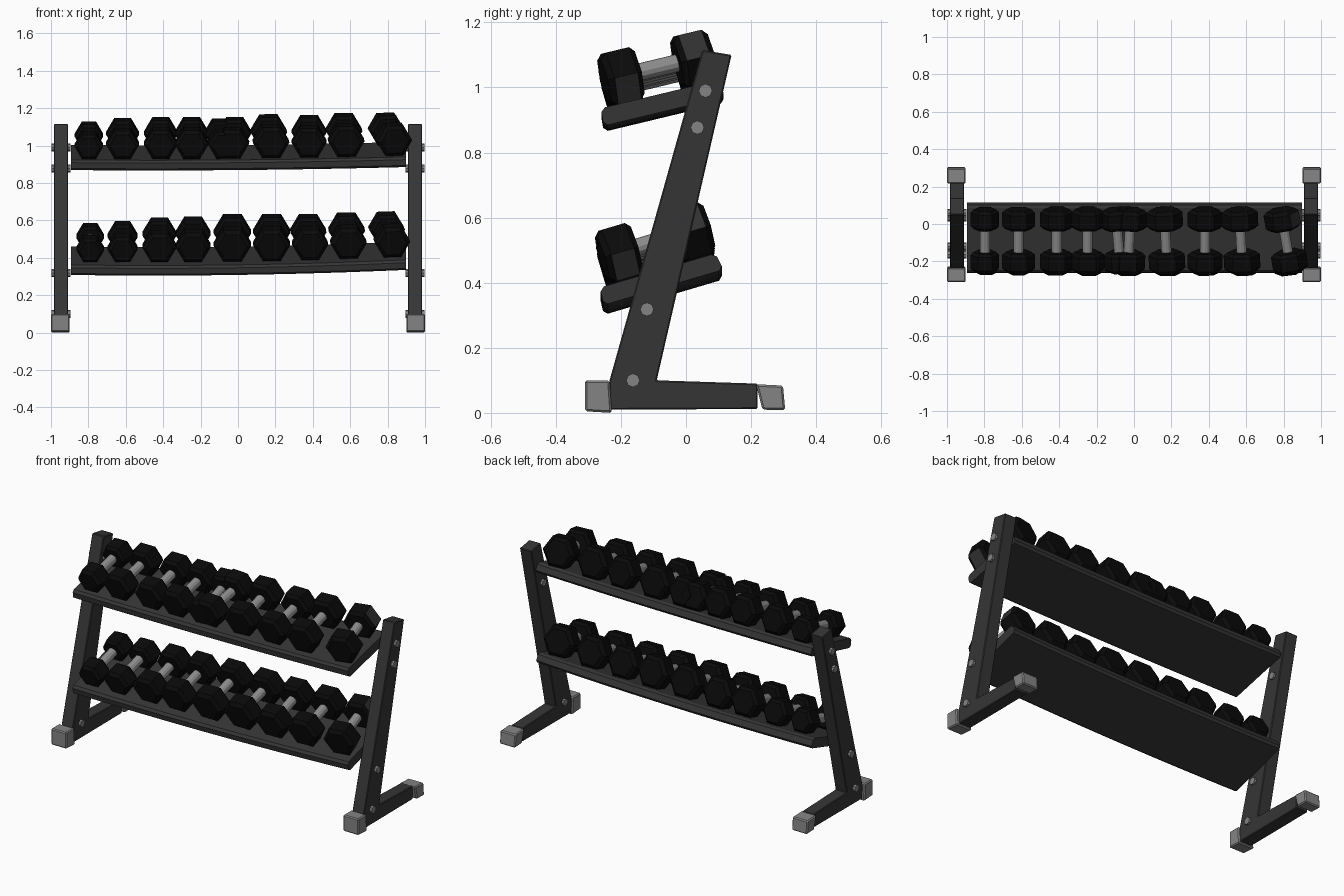
import bpy, bmesh, math
from mathutils import Vector, Matrix

cube = bpy.data.objects.get("Cube")
if cube:
    bpy.data.objects.remove(cube)


def material(name, v):
    m = bpy.data.materials.new(name)
    m.use_nodes = True
    m.diffuse_color = (v, v, v, 1)
    bsdf = next(n for n in m.node_tree.nodes if n.type == 'BSDF_PRINCIPLED')
    bsdf.inputs["Base Color"].default_value = (v, v, v, 1)
    return m


FRAME = material("charcoal_frame", 0.036)
RUBBER = material("black_rubber", 0.003)
WORN = material("worn_rubber", 0.03)
CAP = material("grey_plastic", 0.23)
STEEL = material("steel", 0.27)


def loft(bm, rings, mat=0):
    """Skin a list of equal-length point rings and close both ends."""
    rows = [[bm.verts.new(p) for p in ring] for ring in rings]
    n = len(rows[0])
    faces = [bm.faces.new((a[i], a[(i + 1) % n], b[(i + 1) % n], b[i]))
             for a, b in zip(rows, rows[1:]) for i in range(n)]
    faces += [bm.faces.new(rows[0]), bm.faces.new(rows[-1])]
    for f in faces:
        f.material_index = mat
    return faces


def finish(name, bm, mats, matrix=Matrix(), bevel=0, smooth=False):
    bmesh.ops.recalc_face_normals(bm, faces=bm.faces)
    mesh = bpy.data.meshes.new(name)
    bm.to_mesh(mesh)
    bm.free()
    for m in mats:
        mesh.materials.append(m)
    obj = bpy.data.objects.new(name, mesh)
    bpy.context.collection.objects.link(obj)
    obj.matrix_world = matrix
    if bevel:
        mod = obj.modifiers.new("soft_edges", 'BEVEL')
        mod.width, mod.segments = bevel, 1
    return obj


def side_prism(name, profile, x0, x1, mat, bevel=0):
    """Extrude a (y, z) profile along x."""
    bm = bmesh.new()
    loft(bm, [[(x, y, z) for y, z in profile] for x in (x0, x1)])
    return finish(name, bm, [mat], bevel=bevel)


def circle(y, r, n):
    return [(r * math.cos(i * math.tau / n), y, r * math.sin(i * math.tau / n))
            for i in range(n)]


# Side frames: leaning post with foot, end caps and bolts
LEG = [(-.24, .01), (-.235, .1), (.05, 1.115), (.14, 1.1), (-.09, .1), (.22, .09), (.22, .012)]
FRONT_CAP = [(-.31, .005), (-.31, .1), (-.235, .1), (-.228, 0)]
BACK_CAP = [(.235, .01), (.215, .088), (.298, .084), (.305, .008)]
BOLTS = [(.06, .99), (.035, .877), (-.12, .318), (-.163, .1)]
for side, s in (("left", 1), ("right", -1)):
    side_prism(side + "_leg_frame", LEG, s * .908, s * .984, FRAME, .004)
    side_prism(side + "_front_cap", FRONT_CAP, s * .9, s * 1.0, CAP, .006)
    side_prism(side + "_back_cap", BACK_CAP, s * .9, s * 1.0, CAP, .006)
    for k, (y, z) in enumerate(BOLTS):
        ring = [(y + p[0], z + p[2]) for p in circle(0, .021, 8)]
        side_prism(f"{side}_bolt_{k + 1}", ring, s * .896, s * .998, CAP)


# Shelves: tilted slabs that sag along their length
THICK, DEPTH = .055, .365
SLAB = [(.008, 0), (DEPTH, 0), (DEPTH + .012, .012), (DEPTH + .006, THICK - .01),
        (DEPTH - .01, THICK), (.012, THICK), (-.002, THICK - .012), (-.004, .012)]


def sag(x, amount):
    return amount * (x + 1.1 * x * x)


def shelf(name, base, tilt, amount):
    bm = bmesh.new()
    c, s = math.cos(tilt), math.sin(tilt)
    rings = []
    for i in range(13):
        x = -.893 + 1.79 * i / 12
        rings.append([(x, -.248 + v * c - w * s, base + sag(x, amount) + v * s + w * c)
                      for v, w in SLAB])
    loft(bm, rings)
    finish(name, bm, [FRAME])


# Dumbbells: two chamfered hexagonal heads on a round handle
SPACING, HALF = .117, .054


def dumbbell(name, x, r, yaw, mid_y, base, tilt, amount, lift, worn):
    bm = bmesh.new()
    loft(bm, [circle(y, .027, 12) for y in (-.08, -.025, .025, .08)], 1)
    for s in (-1, 1):
        steps = ((-HALF, .8), (-HALF + .016, 1), (HALF - .018, 1), (HALF, .78))
        faces = loft(bm, [circle(s * (SPACING + d), r * k, 6) for d, k in steps])
        for f in faces:
            f.normal_update()
            mid = f.calc_center_median()
            # scuffed outward face on the end dumbbell
            if worn and mid.x > .6 * r and mid.z * s > 0 and abs(f.normal.y) < .1:
                f.material_index = 2
    top = base + sag(x, amount) + THICK / math.cos(tilt) + (mid_y + .248) * math.tan(tilt)
    z = top + r * math.cos(math.pi / 6) / math.cos(tilt) + lift
    place = (Matrix.Translation(Vector((x, mid_y, z))) @ Matrix.Rotation(tilt, 4, 'X')
             @ Matrix.Rotation(yaw, 4, 'Z'))
    finish(name, bm, [RUBBER, STEEL, WORN], place)


UPPER = [(-.797, .076, 0), (-.617, .088, 0), (-.413, .09, 0), (-.248, .09, 0), (-.085, .085, .08),
         (-.025, .09, -.05), (.17, .097, .05), (.38, .093, 0), (.572, .097, .05), (.812, .095, .17)]
LOWER = [(-.79, .074, 0), (-.617, .08, 0), (-.42, .091, 0), (-.24, .094, 0), (-.03, .1, 0),
         (.18, .099, 0), (.38, .096, .04), (.585, .097, .04), (.808, .095, .12)]
for level, rack, base, angle, amount, mid_y, lift in (
        ("upper", UPPER, .867, 13.5, .009, -.088, 0),
        ("lower", LOWER, .306, 16.5, .015, -.095, .008)):
    tilt = math.radians(angle)
    shelf(level + "_shelf", base, tilt, amount)
    for k, (x, r, yaw) in enumerate(rack):
        dumbbell(f"{level}_dumbbell_{k + 1}", x, r, yaw, mid_y, base, tilt, amount,
                 lift, k == len(rack) - 1)
